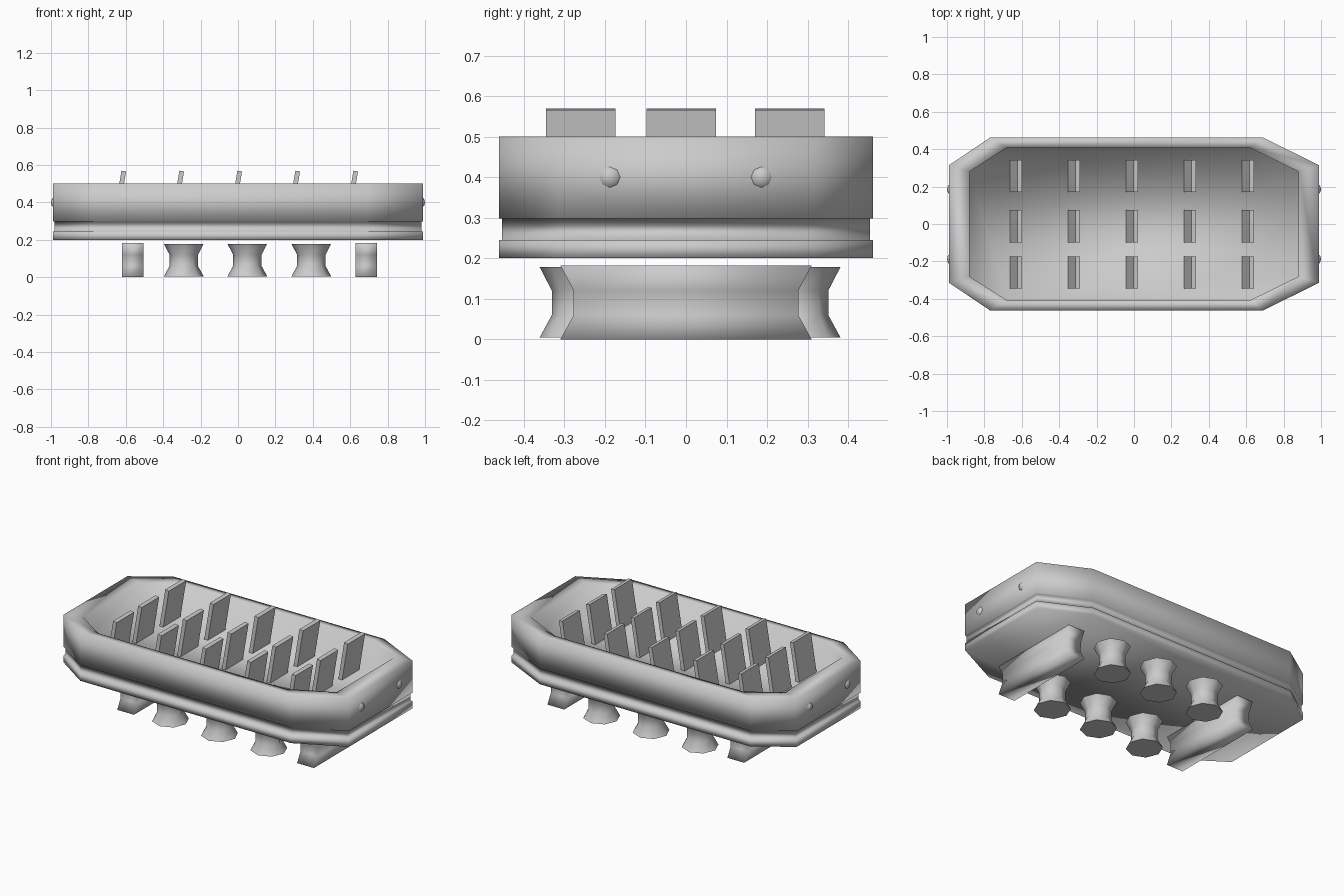
import bpy, bmesh, math
from mathutils import Matrix

if "Cube" in bpy.data.objects:
    bpy.data.objects.remove(bpy.data.objects["Cube"])


def finish(name, bm, angle=None):
    bmesh.ops.recalc_face_normals(bm, faces=bm.faces)
    me = bpy.data.meshes.new(name)
    bm.to_mesh(me)
    bm.free()
    ob = bpy.data.objects.new(name, me)
    bpy.context.collection.objects.link(ob)
    bpy.context.view_layer.objects.active = ob
    ob.select_set(True)
    if angle is None:
        bpy.ops.object.shade_smooth()
    else:
        bpy.ops.object.shade_smooth_by_angle(angle=math.radians(angle))
    ob.select_set(False)
    return ob


def stack(name, rings, angle=None):
    """Skin a list of closed rings (equal point counts), capping both ends."""
    bm = bmesh.new()
    loops = [[bm.verts.new(p) for p in r] for r in rings]
    n = len(loops[0])
    for a, b in zip(loops, loops[1:]):
        for i in range(n):
            j = (i + 1) % n
            bm.faces.new((a[i], a[j], b[j], b[i]))
    bm.faces.new(loops[0])
    bm.faces.new(loops[-1])
    return finish(name, bm, angle)


def outline(z, hx, hy, left, right, cy, inset=0.0):
    """Long octagon: half sizes, chamfer start on each end, chamfer y."""
    hx, hy, cy = hx - inset, hy - inset, cy - inset * 0.6
    return [(x, y, z) for x, y in (
        (-hx, -cy), (left, -hy), (right, -hy), (hx, -cy),
        (hx, cy), (right, hy), (left, hy), (-hx, cy))]


# Tray body: grooved outer wall, flat rim, sunken floor
outer = (0.988, 0.462, -0.77, 0.69, 0.315)
inner = (0.88, 0.408, -0.68, 0.62, 0.28)
FLOOR = 0.33
stack("tray_body", [
    outline(0.20, *outer), outline(0.245, *outer),
    outline(0.245, *outer, inset=0.008), outline(0.298, *outer, inset=0.008),
    outline(0.298, *outer), outline(0.50, *outer),
    outline(0.50, *inner), outline(FLOOR, *inner)])

# Leaning blades standing on the floor
for col in range(5):
    for row, y in enumerate((-0.26, -0.012, 0.256)):
        bm = bmesh.new()
        bmesh.ops.create_cube(bm, size=1, matrix=Matrix.Translation(
            (-0.631 + 0.31 * col, y, 0.447)) @ Matrix.Rotation(math.radians(9.5), 4, 'Y')
            @ Matrix.Diagonal((0.025, 0.172, 0.245, 1)))
        finish(f"blade_{col}_{row}", bm, 30)

# Rounded studs on both ends
for side in (-1, 1):
    for y in (-0.188, 0.186):
        bm = bmesh.new()
        bmesh.ops.create_uvsphere(bm, u_segments=8, v_segments=6, radius=0.037,
            matrix=Matrix.Translation((side * 0.963, y, 0.40))
            @ Matrix.Rotation(math.pi / 2, 4, 'Y'))
        finish("end_stud", bm)

# Waisted octagonal feet
for x in (-0.29, 0.05, 0.392):
    for y in (-0.255, 0.275):
        rings = [[(x + r * math.cos(k * math.pi / 4), y + r * math.sin(k * math.pi / 4), z)
                  for k in range(8)]
                 for z, r in ((0.005, 0.106), (0.06, 0.076), (0.12, 0.076), (0.178, 0.106))]
        stack("round_foot", rings, 50)

# Cross bars with pinched ends
for x in (-0.562, 0.685):
    rings = [[(x - 0.058, -h, z), (x + 0.058, -h, z), (x + 0.058, h, z), (x - 0.058, h, z)]
             for z, h in ((0, 0.31), (0.06, 0.277), (0.12, 0.277), (0.182, 0.31))]
    stack("cross_bar_foot", rings)
